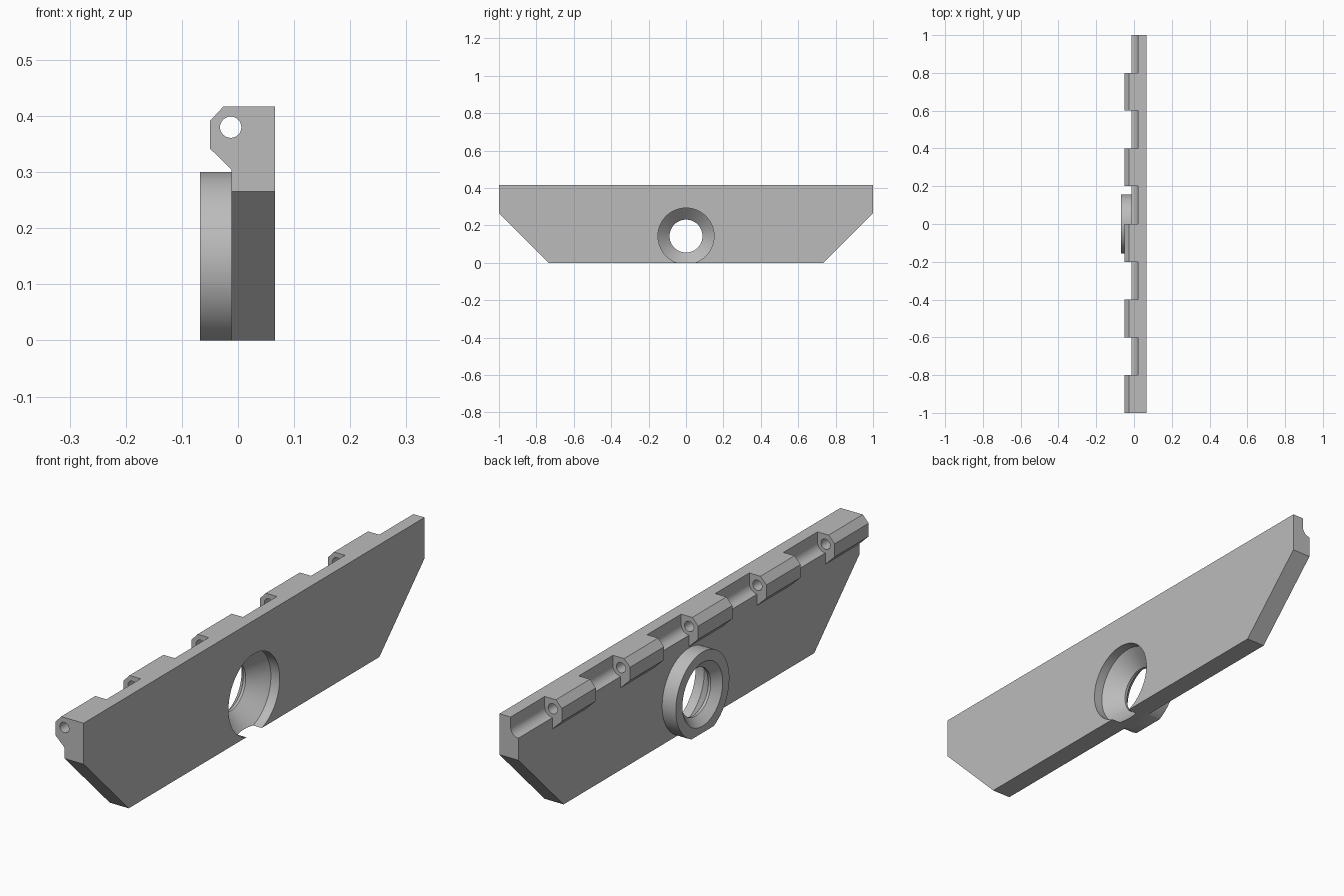
import bpy, bmesh, math
from mathutils import Vector

cube = bpy.data.objects.get("Cube")
if cube:
    bpy.data.objects.remove(cube, do_unlink=True)

grey = bpy.data.materials.new("plain grey")
grey.use_nodes = True
colour = (0.5, 0.5, 0.5, 1)
grey.diffuse_color = colour
grey.node_tree.nodes["Principled BSDF"].inputs["Base Color"].default_value = colour

X_FACE, X_BACK, X_STEP = 0.066, -0.012, 0.02
TOP, HOLE_Z = 0.417, 0.143
PIN_X, PIN_Z = -0.013, 0.38


def finish(name, bm):
    bmesh.ops.recalc_face_normals(bm, faces=bm.faces)
    mesh = bpy.data.meshes.new(name)
    bm.to_mesh(mesh)
    bm.free()
    mesh.materials.append(grey)
    obj = bpy.data.objects.new(name, mesh)
    bpy.context.collection.objects.link(obj)
    return obj


def prism(name, points, push):
    """Extrude a closed outline along a vector."""
    bm = bmesh.new()
    face = bm.faces.new([bm.verts.new(p) for p in points])
    extruded = bmesh.ops.extrude_face_region(bm, geom=[face])["geom"]
    moved = [v for v in extruded if isinstance(v, bmesh.types.BMVert)]
    bmesh.ops.translate(bm, verts=moved, vec=Vector(push))
    return finish(name, bm)


def lathe(name, profile, sides=96):
    """Solid turned around the x axis through the round opening."""
    bm = bmesh.new()
    rings = []
    for x, r in profile:
        angles = [math.tau * i / sides for i in range(sides)]
        rings.append([bm.verts.new((x, r * math.sin(a), HOLE_Z + r * math.cos(a))) for a in angles])
    for a, b in zip(rings, rings[1:]):
        for i in range(sides):
            j = (i + 1) % sides
            bm.faces.new((a[i], a[j], b[j], b[i]))
    bm.faces.new(rings[0])
    bm.faces.new(rings[-1])
    return finish(name, bm)


def combine(target, tool, operation):
    mod = target.modifiers.new("combine", "BOOLEAN")
    mod.operation, mod.solver, mod.object = operation, "EXACT", tool
    bpy.context.view_layer.objects.active = target
    bpy.ops.object.modifier_apply(modifier=mod.name)
    bpy.data.objects.remove(tool, do_unlink=True)


# Plate with clipped lower corners
outline = [(-1, TOP), (-1, 0.265), (-0.735, 0), (0.735, 0), (1, 0.265), (1, TOP)]
plate = prism("hinge_plate", [(X_BACK, y, z) for y, z in outline], (X_FACE - X_BACK, 0, 0))

# Rounded step along the top for the mating knuckles
radius = X_STEP - PIN_X
arc = [(PIN_X + radius * math.cos(a), PIN_Z - radius * math.sin(a))
       for a in (math.pi / 2 * i / 12 for i in range(13))]
step = [(X_STEP, 0.5)] + arc + [(-0.1, PIN_Z - radius), (-0.1, 0.5)]
combine(plate, prism("step_cutter", [(x, -1.1, z) for x, z in step], (0, 2.2, 0)), "DIFFERENCE")

# Five knuckles, alternating with gaps
knuckle = [(0.03, TOP), (-0.026, TOP), (-0.05, 0.391), (-0.05, 0.342),
           (X_BACK, 0.305), (0.03, 0.305)]
for i in range(5):
    start = -1 + 0.4 * i
    combine(plate, prism("knuckle", [(x, start, z) for x, z in knuckle], (0, 0.2, 0)), "UNION")

# Pin hole through all knuckles
circle = [(PIN_X + 0.019 * math.cos(a), -1.1, PIN_Z + 0.019 * math.sin(a))
          for a in (math.tau * i / 32 for i in range(32))]
combine(plate, prism("pin_cutter", circle, (0, 2.2, 0)), "DIFFERENCE")

# Round boss, trimmed flat at the base
boss = lathe("boss", [(-0.068, 0.157), (0.01, 0.157)])
below = [(-0.2, -0.4, -0.2), (-0.2, 0.4, -0.2), (-0.2, 0.4, 0), (-0.2, -0.4, 0)]
combine(boss, prism("base_cutter", below, (0.4, 0, 0)), "DIFFERENCE")
combine(plate, boss, "UNION")

# Stepped and tapered opening
bore = [(0.08, 0.15), (0.03, 0.15), (-0.03, 0.088), (-0.04, 0.088), (-0.068, 0.118), (-0.08, 0.131)]
combine(plate, lathe("bore_cutter", bore), "DIFFERENCE")

bpy.ops.object.select_all(action="DESELECT")
plate.select_set(True)
bpy.context.view_layer.objects.active = plate
bpy.ops.object.shade_smooth_by_angle(angle=math.radians(25))
